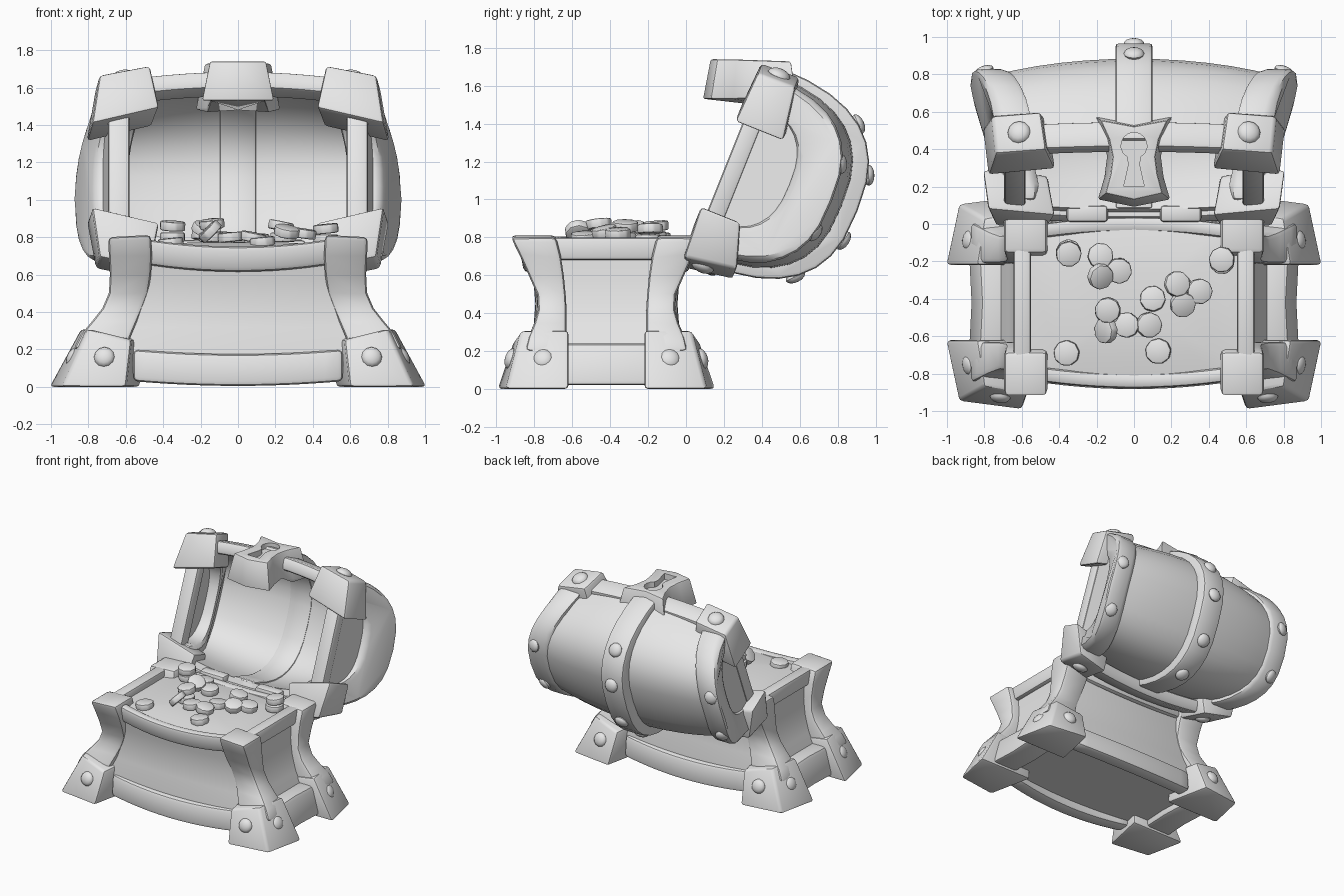
import bpy, bmesh, math, random
from mathutils import Vector, Matrix

cube = bpy.data.objects.get("Cube")
if cube:
    bpy.data.objects.remove(cube)
random.seed(4)
YC = -0.42                                   # middle of the base in y
SIDES = ((1, "left"), (-1, "right"))
ENDS = ((1, "front"), (-1, "back"))

grey = bpy.data.materials.new("plain_grey")
grey.use_nodes = True
grey.diffuse_color = (0.8, 0.8, 0.8, 1)
grey.node_tree.nodes["Principled BSDF"].inputs["Base Color"].default_value = (0.8, 0.8, 0.8, 1)
made = []


def finish(name, bm, bevel=0.0):
    bmesh.ops.recalc_face_normals(bm, faces=bm.faces)
    if bevel:
        sharp = [e for e in bm.edges if e.is_manifold and e.calc_face_angle() > 0.6]
        bmesh.ops.bevel(bm, geom=sharp, offset=bevel, segments=2, profile=0.5,
                        affect='EDGES', clamp_overlap=True)
    mesh = bpy.data.meshes.new(name)
    bm.to_mesh(mesh)
    bm.free()
    mesh.materials.append(grey)
    ob = bpy.data.objects.new(name, mesh)
    bpy.context.collection.objects.link(ob)
    made.append(ob)
    return ob


def loft(name, rings, bevel=0.0):
    """Skin equal-length rings of points and cap both ends."""
    bm = bmesh.new()
    rows = [[bm.verts.new(p) for p in ring] for ring in rings]
    n = len(rows[0])
    for a, b in zip(rows, rows[1:]):
        for i in range(n):
            bm.faces.new((a[i], a[(i + 1) % n], b[(i + 1) % n], b[i]))
    bm.faces.new(rows[0])
    bm.faces.new(rows[-1])
    return finish(name, bm, bevel)


def rivet(name, pos, normal, r=0.055):
    turn = Vector(normal).to_track_quat('Z', 'Y').to_matrix().to_4x4()
    bm = bmesh.new()
    bmesh.ops.create_uvsphere(bm, u_segments=12, v_segments=8, radius=r,
                              matrix=Matrix.Translation(pos) @ turn @ Matrix.Diagonal((1, 1, 0.55, 1)))
    finish(name, bm)


def box(name, lo, hi, bevel):
    loft(name, [[(x, lo[1], lo[2]), (x, hi[1], lo[2]), (x, hi[1], hi[2]), (x, lo[1], hi[2])]
                for x in (lo[0], hi[0])], bevel)


def bow(x, w):
    return max(0.0, 1 - (x / w) ** 2)


# ---------- base: waisted body and its filling ----------
def body_ring(hx, d, z, k=1.0):
    xs = [hx * i / 4 for i in range(-4, 5)]
    front = [(x * k, YC - k * (d + 0.04 * bow(x, hx)), z) for x in xs]
    return front + [(x, 2 * YC - y, z) for x, y, z in reversed(front)]


levels = [(0.76, 0.37, 0.07), (0.73, 0.37, 0.2), (0.67, 0.345, 0.32), (0.635, 0.335, 0.45),
          (0.615, 0.345, 0.57), (0.61, 0.37, 0.7)]
loft("chest_body", [body_ring(*lv) for lv in levels])
loft("treasure_bed", [body_ring(0.6, 0.37, z, k) for z, k in
                      ((0.69, 1), (0.74, 1), (0.762, 0.7), (0.772, 0.4), (0.775, 0.1))])

# rails around the top and bottom of the base
spans = [0.56 * i / 6 for i in range(-6, 7)]
for s, end in ENDS:
    def cross(x, d0, low, d1, z0, z1, sag):
        b = bow(x, 0.56)
        return [(x, YC - s * (d + 0.045 * b), z - sag * b)
                for d, z in ((d0, z0), (low, z0), (d1, z1), (d0, z1))]
    loft(end + "_top_rail", [cross(x, 0.335, 0.39, 0.415, 0.665, 0.8, 0.05) for x in spans], 0.025)
    loft(end + "_bottom_rail", [cross(x, 0.3, 0.42, 0.405, 0.03, 0.2, 0.025) for x in spans], 0.025)
for s, side in SIDES:
    loft(side + "_top_rail", [[(s * x, y, z) for x, z in ((0.55, 0.68), (0.645, 0.68), (0.645, 0.8), (0.55, 0.8))]
                              for y in (YC - 0.36, YC + 0.36)], 0.02)
    loft(side + "_bottom_rail", [[(s * (x - dip), y, z) for x, z in
                                  ((0.66, 0.02), (0.89, 0.02), (0.83, 0.24), (0.66, 0.24))]
                                 for y, dip in ((YC - 0.3, 0), (YC, 0.015), (YC + 0.3, 0))], 0.025)

# curved corner posts on splayed feet; each post row: z, inner x, outer x, inner d, outer d
post = [(0.2, 0.6, 0.88, 0.21, 0.43), (0.28, 0.57, 0.84, 0.21, 0.41), (0.35, 0.54, 0.78, 0.21, 0.38),
        (0.42, 0.51, 0.725, 0.21, 0.36), (0.5, 0.48, 0.69, 0.215, 0.365), (0.6, 0.465, 0.685, 0.225, 0.41),
        (0.7, 0.46, 0.69, 0.24, 0.455), (0.8, 0.465, 0.695, 0.265, 0.505)]
foot_low = ((1.01, 0.2, 0), (0.94, 0.53, 0), (0.6, 0.575, 0), (0.52, 0.2, 0))
foot_high = ((0.84, 0.2, 0.31), (0.8, 0.45, 0.31), (0.57, 0.49, 0.25), (0.53, 0.2, 0.26))
for sx, side in SIDES:
    for sy, end in ENDS:
        tag = end + "_" + side

        def put(x, d, z):
            return Vector((sx * x, YC - sy * d, z))
        loft(tag + "_post", [[put(x0, d0, z + 0.012 * (z > 0.75)), put(x1, d0, z), put(x1, d1, z),
                              put(x0, d1, z + 0.012 * (z > 0.75))] for z, x0, x1, d0, d1 in post], 0.025)
        loft(tag + "_foot", [[put(*p) for p in foot_low], [put(*p) for p in foot_high]], 0.02)
        rivet(tag + "_foot_end_rivet", put(0.715, 0.505, 0.16), (0.1 * sx, -sy, 0.3))
        rivet(tag + "_foot_side_rivet", put(0.882, 0.335, 0.16), (sx, -0.2 * sy, 0.5))


# ---------- lid: u runs across the opening, v points out of its dome ----------
def lid(x, u, v):
    return Vector((x, 0.234 + 0.371 * u + 0.929 * v, 1.161 + 0.929 * u - 0.371 * v))


def lid_dir(x, u, v):
    return lid(x, u, v) - lid(0, 0, 0)


def arc(ru, rv, n=16):
    out = []
    for i in range(n + 1):
        a = math.pi * (i / n - 0.5)
        s, c = math.sin(a), max(0.0, math.cos(a))
        out.append((0.04 + ru * math.copysign(abs(s) ** 0.75, s), rv * c ** 0.75))
    return out


def hoop(ru, rv, tu, tv):
    return arc(ru, rv) + arc(ru - tu, rv - tv)[::-1]


def end_x(v):
    return 0.61 + 0.56 * v * v               # the lid ends flare outward


shell = []
for i in range(-6, 7):
    s = i / 6
    k = 1 - 0.14 * s * s
    shell.append([lid(s * end_x(v), u, v) for u, v in hoop(0.51 * k, 0.62 * k, 0.05, 0.06)])
loft("lid_shell", shell)
loft("lid_middle_band", [[lid(x, u, v) for u, v in hoop(0.555, 0.705, 0.11, 0.155)]
                         for x in (-0.1, 0.1)], 0.02)
for i, (u, v) in enumerate(((0.47, 0.54), (0.24, 0.69), (-0.13, 0.695), (-0.4, 0.53))):
    rivet("middle_band_rivet_%d" % i, lid(0, u, v), lid_dir(0, u * 1.2, v))

for s, side in SIDES:
    loft(side + "_lid_panel", [[lid(s * (0.665 + 0.15 * v + t), u, v) for u, v in arc(0.42, 0.44)]
                               for t in (-0.04, 0.01)])
    loft(side + "_lid_band", [[lid(s * (end_x(v) + t), u, v) for u, v in hoop(0.49, 0.56, 0.17, 0.24)]
                              for t in (-0.09, 0.1)], 0.035)
    loft(side + "_lid_edge", [[lid(s * x, u, v) for x, v in
                               ((0.58, -0.03), (0.695, -0.03), (0.695, 0.07), (0.58, 0.07))]
                              for u in (-0.42, 0.42)], 0.02)
    for i, (u, v) in enumerate(((0.24, 0.53), (-0.145, 0.535))):
        rivet("%s_band_rivet_%d" % (side, i), lid(s * (end_x(v) + 0.035), u, v), lid_dir(0.25 * s, u, v))
    # tapered corner caps, tilted so the inner edge stands proud
    for e, end, deep, tip, lean in ((1, "front", 0.205, 0.16, 0.005), (-1, "hinge", 0.155, 0.23, -0.045)):
        big = ((0.42, 0.33, -0.07), (0.78, 0.24, -0.07), (0.81, 0.24, deep), (0.46, 0.33, deep))
        small = ((0.47, 0.58, -0.055), (0.74, 0.525, -0.055),
                 (0.76, 0.525 + lean, tip), (0.5, 0.58 + lean, tip))
        loft("%s_%s_lid_cap" % (side, end), [[lid(s * x, e * u, v) for x, u, v in q] for q in (big, small)], 0.02)
        rivet("%s_%s_cap_rivet" % (side, end), lid(s * 0.615, e * (0.553 + lean / 2), 0.055),
              lid_dir(0.2 * s, e, 0), 0.062)

# bowed rails along the lid opening
for e, end, deep in ((1, "front", 0.12), (-1, "hinge", 0.14)):
    loft("lid_%s_rail" % end, [[lid(x, e * (u + 0.04 * bow(x, 0.56)), v) for u, v in
                                ((0.42, -0.03), (0.52, -0.03), (0.52, deep), (0.42, deep))]
                               for x in spans], 0.025)

# ---------- lock plate with a sunken keyhole ----------
half = [(0, 0.55), (0.23, 0.59), (0.17, 0.47), (0.145, 0.36), (0.16, 0.25), (0.195, 0.13), (0, 0.09)]
outline = half + [(-x, y) for x, y in half[-2:0:-1]]
low = [(x, y, 1.53 - 0.05 * (y > 0.4)) for x, y in outline]
high = [(x * 0.78, 0.36 + (y - 0.36) * 0.85, 1.74 - 0.03 * max(0, y - 0.2)) for x, y in outline]
plate = loft("lock_plate", [low, high], 0.012)
ring = [(0.07 * math.sin(a), 0.42 + 0.07 * math.cos(a))
        for a in [math.radians(d) for d in range(-150, 151, 25)]]
hole = ring + [(0.028, 0.32), (0.055, 0.2), (-0.055, 0.2), (-0.028, 0.32)]
cutter = loft("keyhole_cutter", [[(x, y, z) for x, y in hole] for z in (1.69, 1.85)])
cutter.hide_render = True
cut = plate.modifiers.new("keyhole", 'BOOLEAN')
cut.operation, cut.object, cut.solver = 'DIFFERENCE', cutter, 'EXACT'
bpy.context.view_layer.objects.active = plate
bpy.ops.object.modifier_apply(modifier=cut.name)
made.remove(cutter)
bpy.data.objects.remove(cutter)

# ---------- hinges ----------
for s, side in SIDES:
    a, b = sorted((s * 0.14, s * 0.36))
    box(side + "_hinge", (a, 0.01, 0.7), (b, 0.1, 0.785), 0.02)

# ---------- coins: x, y, height, tilt ----------
coins = [(-.35, -.15, .80, 0), (-.35, -.16, .86, .1), (-.18, -.17, .81, .1), (-.18, -.28, .84, .5),
         (-.08, -.25, .80, .1), (-.14, -.47, .80, 0), (-.14, -.46, .87, .15), (-.15, -.57, .83, .8),
         (-.04, -.54, .80, .1), (.08, -.54, .80, .2), (.1, -.4, .79, .1), (.23, -.32, .86, .2),
         (.24, -.33, .80, 0), (.26, -.43, .83, .3), (.35, -.36, .82, .15), (.47, -.2, .79, 0),
         (.47, -.19, .845, .1), (-.36, -.69, .77, .1), (.13, -.68, .775, .1)]
for i, (x, y, z, tilt) in enumerate(coins):
    bm = bmesh.new()
    spin = Matrix.Rotation(random.uniform(0, 6), 4, 'Z')
    bmesh.ops.create_cone(bm, cap_ends=True, segments=9, radius1=0.07, radius2=0.07, depth=0.05,
                          matrix=Matrix.Translation((x, y, z)) @ spin @ Matrix.Rotation(tilt, 4, 'X'))
    finish("coin_%d" % i, bm, 0.01)

# smooth shading that keeps hard edges
bpy.ops.object.select_all(action='DESELECT')
for ob in made:
    ob.select_set(True)
bpy.context.view_layer.objects.active = made[0]
bpy.ops.object.shade_smooth_by_angle(angle=math.radians(35))
